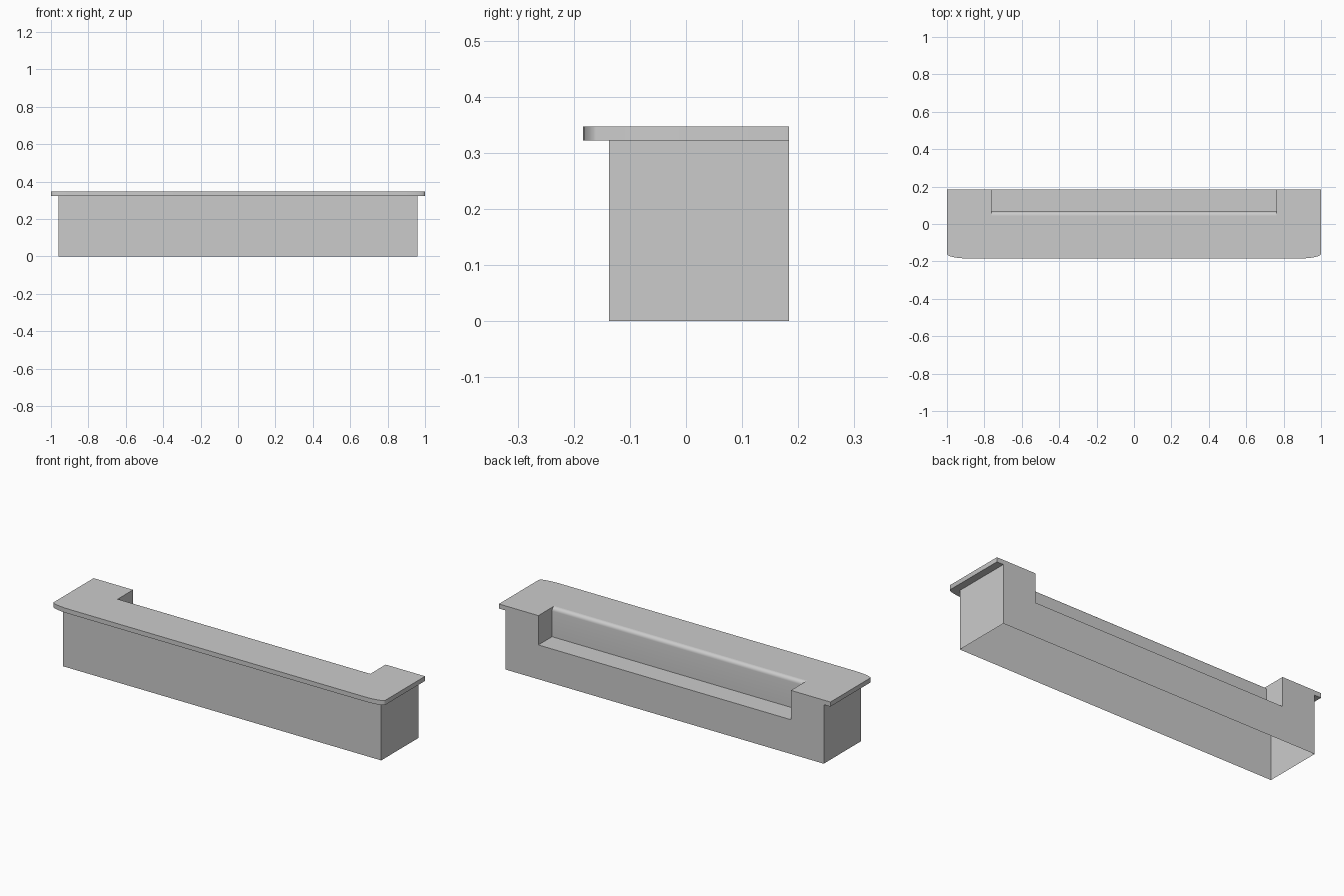
import bpy, bmesh
from math import sin, cos, pi, radians

if "Cube" in bpy.data.objects:
    bpy.data.objects.remove(bpy.data.objects["Cube"])

BODY_X, FRONT, BACK = 0.96, -0.137, 0.184   # cabinet footprint
H, TOP = 0.322, 0.347                       # underside and top of the worktop
NX, NY, SHELF, R = 0.762, 0.066, 0.187, 0.02  # recess half width, wall, floor, edge radius
STEPS = 6


def build(name, polys):
    """Make an object from polygons given as lists of points."""
    bm = bmesh.new()
    for p in polys:
        bm.faces.new([bm.verts.new(c) for c in p])
    bmesh.ops.remove_doubles(bm, verts=bm.verts, dist=1e-5)
    mesh = bpy.data.meshes.new(name)
    bm.to_mesh(mesh)
    bm.free()
    ob = bpy.data.objects.new(name, mesh)
    bpy.context.collection.objects.link(ob)
    bpy.ops.object.select_all(action='DESELECT')
    ob.select_set(True)
    bpy.context.view_layer.objects.active = ob
    bpy.ops.object.shade_smooth_by_angle(angle=radians(35))
    return ob


# Cabinet: open-bottomed walls, the back cut down to the recess shelf
w = BODY_X
side = [(w, FRONT, 0), (w, BACK, 0), (w, BACK, H), (w, FRONT, H)]
build("cabinet", [
    [(-w, FRONT, 0), (w, FRONT, 0), (w, FRONT, H), (-w, FRONT, H)],
    side,
    [(-x, y, z) for x, y, z in reversed(side)],
    [(x, BACK, z) for x, z in [(w, 0), (-w, 0), (-w, H), (-NX, H),
                               (-NX, SHELF), (NX, SHELF), (NX, H), (w, H)]],
])

# Worktop: U-shaped slab with softly curved front corners
corner = []
for i in range(STEPS + 1):
    a = pi / 2 * i / STEPS
    corner.append((0.89 + 0.11 * sin(a), -0.16 - 0.024 * cos(a)))


def outline(inner):
    left = [(-x, y) for x, y in reversed(corner)]
    return left + corner + [(1, BACK), (NX, BACK), (NX, inner),
                            (-NX, inner), (-NX, BACK), (-1, BACK)]


rim = outline(NY)
faces = [[(x, y, TOP) for x, y in outline(NY - R)],
         [(x, y, H) for x, y in reversed(rim)]]
for p, q in zip(rim, rim[1:] + rim[:1]):
    if abs(p[0]) > 0.8 or abs(q[0]) > 0.8:      # recess edges belong to the recess
        faces.append([(*p, H), (*q, H), (*q, TOP), (*p, TOP)])
build("worktop", faces)

# Recess: shelf and rear wall rounding into the worktop, plus its end walls
profile = [(BACK, SHELF), (NY, SHELF)]
for i in range(STEPS + 1):
    a = pi / 2 * i / STEPS
    profile.append((NY - R + R * cos(a), TOP - R + R * sin(a)))
faces = [[(NX, *a), (-NX, *a), (-NX, *b), (NX, *b)]
         for a, b in zip(profile, profile[1:])]
end = profile + [(BACK, TOP)]
faces.append([(NX, *p) for p in end])
faces.append([(-NX, *p) for p in reversed(end)])
build("recess", faces)
